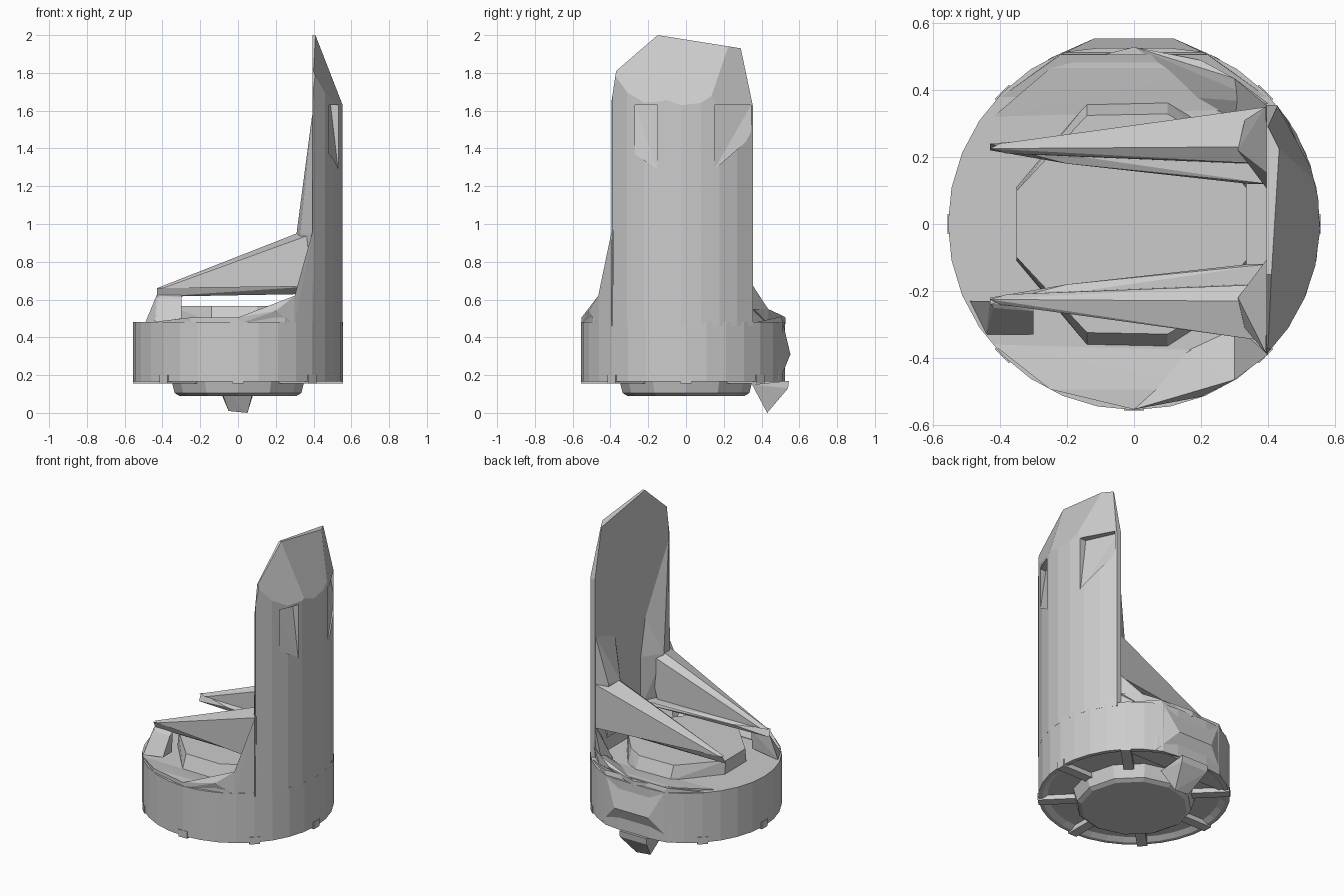
import bpy, bmesh, math
from mathutils import Vector

cube = bpy.data.objects.get("Cube")
if cube:
    bpy.data.objects.remove(cube, do_unlink=True)

grey = bpy.data.materials.new("plain_grey")
grey.use_nodes = True
grey.diffuse_color = (0.6, 0.6, 0.6, 1)
grey.node_tree.nodes["Principled BSDF"].inputs["Base Color"].default_value = (0.6, 0.6, 0.6, 1)

R = 0.555


def finish(name, bm):
    bmesh.ops.recalc_face_normals(bm, faces=bm.faces[:])
    mesh = bpy.data.meshes.new(name)
    bm.to_mesh(mesh)
    bm.free()
    mesh.materials.append(grey)
    obj = bpy.data.objects.new(name, mesh)
    bpy.context.collection.objects.link(obj)
    return obj


def hull(name, points):
    bm = bmesh.new()
    for p in points:
        bm.verts.new(p)
    res = bmesh.ops.convex_hull(bm, input=bm.verts[:])
    junk = {v for v in res["geom_interior"] if isinstance(v, bmesh.types.BMVert)}
    bmesh.ops.delete(bm, geom=list(junk), context='VERTS')
    bmesh.ops.dissolve_limit(bm, angle_limit=0.02, verts=bm.verts[:], edges=bm.edges[:])
    return finish(name, bm)


def lathe(name, profile, sides):
    bm = bmesh.new()
    rings = []
    for r, z in profile:
        rings.append([bm.verts.new((r * math.cos(a), r * math.sin(a), z))
                      for a in (2 * math.pi * i / sides for i in range(sides))])
    for lo, hi in zip(rings, rings[1:]):
        for i in range(sides):
            j = (i + 1) % sides
            bm.faces.new((lo[i], lo[j], hi[j], hi[i]))
    bm.faces.new(rings[0])
    bm.faces.new(rings[-1])
    return finish(name, bm)


def slice_off(bm, a, b, c):
    """Cut away the upper side of the plane through three points."""
    a, b, c = Vector(a), Vector(b), Vector(c)
    normal = (b - a).cross(c - a)
    if normal.z < 0:
        normal.negate()
    bmesh.ops.bisect_plane(bm, geom=bm.verts[:] + bm.edges[:] + bm.faces[:],
                           plane_co=a, plane_no=normal, clear_outer=True)
    bmesh.ops.holes_fill(bm, edges=[e for e in bm.edges if e.is_boundary])


def carve(obj, cutter):
    mod = obj.modifiers.new("carve", 'BOOLEAN')
    mod.operation = 'DIFFERENCE'
    mod.object = cutter
    bpy.context.view_layer.objects.active = obj
    bpy.ops.object.modifier_apply(modifier=mod.name)
    bpy.data.objects.remove(cutter, do_unlink=True)


def on_rim(x, s, z, r=0.553):
    return (x, s * math.sqrt(r * r - x * x), z)


# Round base drum with a recessed underside and a central hub
drum = lathe("base_drum", [(0.33, 0.185), (0.5, 0.185), (0.53, 0.165), (R, 0.165), (R, 0.482)], 32)
for v in drum.data.vertices:
    v.co.y = min(v.co.y, 0.525)
lathe("bottom_hub", [(0.31, 0.09), (0.335, 0.105), (0.36, 0.2)], 12)

# Radial ribs under the drum
for i in range(8):
    a = math.pi * (i / 4)
    out, side = Vector((math.cos(a), math.sin(a), 0)), Vector((-math.sin(a), math.cos(a), 0))
    hull("bottom_rib", [out * r + side * s + Vector((0, 0, z))
                        for r in (0.33, 0.52 if i == 2 else 0.557)
                        for s in (-0.03, 0.03) for z in (0.155, 0.2)])

# Rear bulge and the pointed foot under it
hull("rear_bulge", [(x * s, y, z) for s in (-1, 1)
                    for x, y, z in ((0.22, 0.505, 0.51), (0.12, 0.553, 0.31), (0.25, 0.495, 0.17),
                                    (0.41, 0.37, 0.48), (0.41, 0.37, 0.17))])
hull("rear_foot", [(x, y, z) for x in (-0.1, 0.09) for y, z in ((0.35, 0.15), (0.545, 0.17), (0.54, 0.13))]
     + [(-0.05, 0.43, 0.01), (0.05, 0.43, 0)])

# Tall back panel: a round-backed column with a faceted top
bm = bmesh.new()
low, high = -math.asin(0.39 / R), math.asin(0.355 / R)
plan = [(0.395, 0.355), (0.395, -0.395)]
plan += [(R * math.cos(a), R * math.sin(a)) for a in (low + (high - low) * i / 8 for i in range(9))]
base = bm.faces.new([bm.verts.new((x, y, 0.46)) for x, y in plan])
top = bmesh.ops.extrude_face_region(bm, geom=[base])
bmesh.ops.translate(bm, vec=(0, 0, 1.6), verts=[v for v in top["geom"] if isinstance(v, bmesh.types.BMVert)])
peak, rear_corner, front_corner = (0.41, -0.15, 2.0), (0.4, 0.29, 1.93), (0.4, -0.37, 1.81)
front_rib, rear_rib = (0.535, -0.15, 1.64), (0.535, 0.15, 1.64)
for cut in [(peak, (0.55, 0, 1.64), (0.41, 0.2, 2.0)),
            (peak, rear_corner, (0.5, 0.29, 1.93)),
            (peak, front_corner, (0.5, -0.37, 1.81)),
            (peak, front_corner, front_rib),
            (front_corner, (0.4, -0.4, 1.61), (0.5, -0.37, 1.81)),
            (rear_corner, rear_rib, (0.425, 0.355, 1.64)),
            (rear_corner, (0.4, 0.355, 1.62), (0.5, 0.29, 1.93))]:
    slice_off(bm, *cut)
panel = finish("back_panel", bm)

# Tapered notches on both sides of the panel's flush centre strip
for inner, outer, shallow, foot in ((-0.15, -0.27, 0.44, 1.37), (0.15, 0.345, 0.4, 1.46)):
    carve(panel, hull("notch_cutter", [(0.49, inner, 1.63), (shallow, outer, 1.63),
                                       (0.53, inner, 1.29), (shallow + 0.04, outer, foot),
                                       (0.7, inner, 1.63), (0.7, outer, 1.63),
                                       (0.7, inner, 1.29), (0.7, outer, foot)]))

# Low rim lips and flared fillets following the drum wall up to the panel
for s, label, reach, heights in ((-1, "front", R, (0.98, 0.76, 0.62, 0.54)),
                                 (1, "rear", 0.53, (0.68, 0.62, 0.55, 0.525))):
    edge, r = 0.39 if s < 0 else 0.35, reach - 0.002
    hull(label + "_rim_lip", [on_rim(x, s, z, r) for x in (-0.42, -0.25, 0, 0.25, 0.4)
                              for z in (0.47, 0.505 if abs(x) < 0.3 else 0.485)]
         + [(-0.3, 0.38 * s, 0.483), (0.3, 0.38 * s, 0.483)])
    hull(label + "_upper_flare", [(0.4, edge * s, heights[0]), on_rim(0.385, s, heights[1], r),
                                  on_rim(0.3, s, heights[2], r), (0.4, 0.3 * s, 0.62),
                                  on_rim(0.3, s, 0.47, r), on_rim(0.4, s, 0.47, r),
                                  (0.4, 0.25 * s, 0.47), (0.3, 0.3 * s, 0.47)])
    hull(label + "_lower_flare", [on_rim(0.3, s, heights[2], r), on_rim(0.2, s, heights[3], r),
                                  on_rim(0, s, 0.505, r), on_rim(0.3, s, 0.47, r), on_rim(0, s, 0.47, r),
                                  (0.3, 0.3 * s, 0.47), (0.15, 0.38 * s, 0.48), (0.4, 0.36 * s, 0.55)])

# Eight-sided seat platform with sloped front and rear sides
outline = [(-0.35, 0.11), (-0.2, 0.27), (-0.14, 0.36), (0.1, 0.365), (0.2, 0.3), (0.335, 0.12)]
hull("seat", [(x, y * s * k, z) for x, y in outline for s in (-1, 1)
              for k, z in ((1, 0.48), (0.9, 0.565))])

# Sloping wedge arms, a thin rail under each, and a gusset up the back panel
for s, label, edge, crest in ((-1, "front", 0.385, 1.58), (1, "rear", 0.35, 1.25)):
    hull(label + "_arm", [(-0.43, 0.225 * s, 0.66), (-0.38, 0.21 * s, 0.66), (-0.4, 0.24 * s, 0.66),
                          (0.2, 0.2 * s, 0.87), (0.2, 0.235 * s, 0.87), (0.31, 0.23 * s, 0.95),
                          (0.4, 0.18 * s, 0.95), (0.4, 0.35 * s, 0.95), (0.4, 0.35 * s, 0.67),
                          (0.33, 0.335 * s, 0.68), (0.33, 0.18 * s, 0.67)])
    hull(label + "_rail", [(x, y * s, z) for x, y, z in (
        (-0.43, 0.22, 0.615), (-0.43, 0.24, 0.66), (-0.2, 0.18, 0.65), (0.08, 0.165, 0.65),
        (0.34, 0.12, 0.65), (0.4, 0.12, 0.67), (0.4, 0.3, 0.67), (0.4, 0.25, 0.63))])
    hull(label + "_gusset", [(x, y * s, z) for x, y, z in (
        (0.31, 0.22, 0.95), (0.33, 0.31, 0.95), (0.4, 0.1, 0.95), (0.4, edge, 0.95),
        (0.4, 0.15, 1.2), (0.393, edge, crest), (0.35, 0.2, 0.6), (0.35, 0.3, 0.6), (0.4, 0.1, 0.6))])

# Post that holds the tip of the front arm
hull("front_arm_post", [(-0.49, -0.23, 0.48), (-0.44, -0.33, 0.48), (-0.3, -0.24, 0.5), (-0.3, -0.33, 0.5),
                        (-0.43, -0.23, 0.625), (-0.3, -0.23, 0.625), (-0.42, -0.25, 0.61), (-0.3, -0.26, 0.61)])
